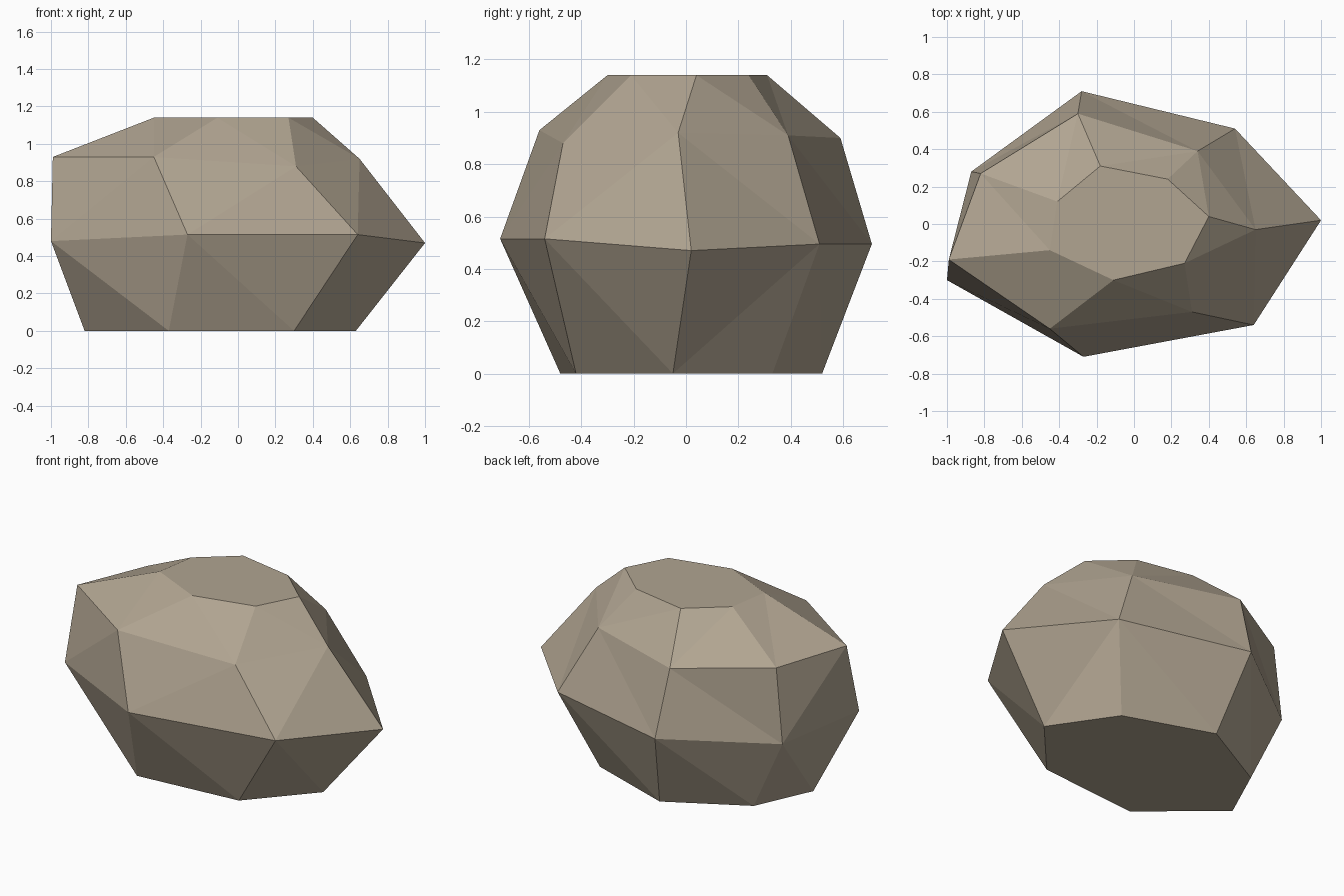
import bpy, bmesh
from mathutils import Vector

if "Cube" in bpy.data.objects:
    bpy.data.objects.remove(bpy.data.objects["Cube"])

# Stone colour
stone = bpy.data.materials.new("warm_grey_stone")
stone.diffuse_color = (0.44, 0.375, 0.285, 1)
stone.use_nodes = True
stone.node_tree.nodes["Principled BSDF"].inputs["Base Color"].default_value = stone.diffuse_color

# Seven-sided rings, bottom to top, each counter-clockwise from +x
base = [(.63, -.05, 0), (.37, .33, 0), (-.18, .52, 0), (-.655, .26, 0),
        (-.82, -.10, 0), (-.37, -.48, 0), (.30, -.42, 0)]
waist = [(1, .02, .47), (.54, .51, .495), (-.28, .71, .495), (-.87, .28, .455),
         (-1, -.30, .48), (-.27, -.71, .515), (.64, -.54, .515)]
shoulder = [(.65, -.03, .92), (.34, .39, .91), (-.30, .59, .90), (-.82, .27, .92),
            (-.99, -.19, .93), (-.45, -.56, .93), (.31, -.47, .88)]
crown = [(.40, .04, 1.14), (.18, .24, 1.14), (-.18, .31, 1.14), (-.41, .12, 1.14),
         (-.45, -.14, 1.14), (-.11, -.30, 1.14), (.27, -.21, 1.14)]

bm = bmesh.new()
rings = [[bm.verts.new(Vector(p)) for p in ring] for ring in (base, waist, shoulder, crown)]


def bridge(lo, hi):
    """Join two rings with facets, splitting each quad on its shorter diagonal."""
    for i in range(len(lo)):
        j = (i + 1) % len(lo)
        a, b, c, d = lo[i], lo[j], hi[j], hi[i]
        if (a.co - c.co).length < (b.co - d.co).length:
            tris = ((a, b, c), (a, c, d))
        else:
            tris = ((a, b, d), (b, c, d))
        for t in tris:
            bm.faces.new(t)


for lo, hi in zip(rings, rings[1:]):
    bridge(lo, hi)

# Flat underside and flat top
bm.faces.new(rings[0][::-1])
bm.faces.new(rings[-1])

mesh = bpy.data.meshes.new("boulder")
bm.to_mesh(mesh)
bm.free()
mesh.materials.append(stone)
boulder = bpy.data.objects.new("boulder", mesh)
bpy.context.collection.objects.link(boulder)
